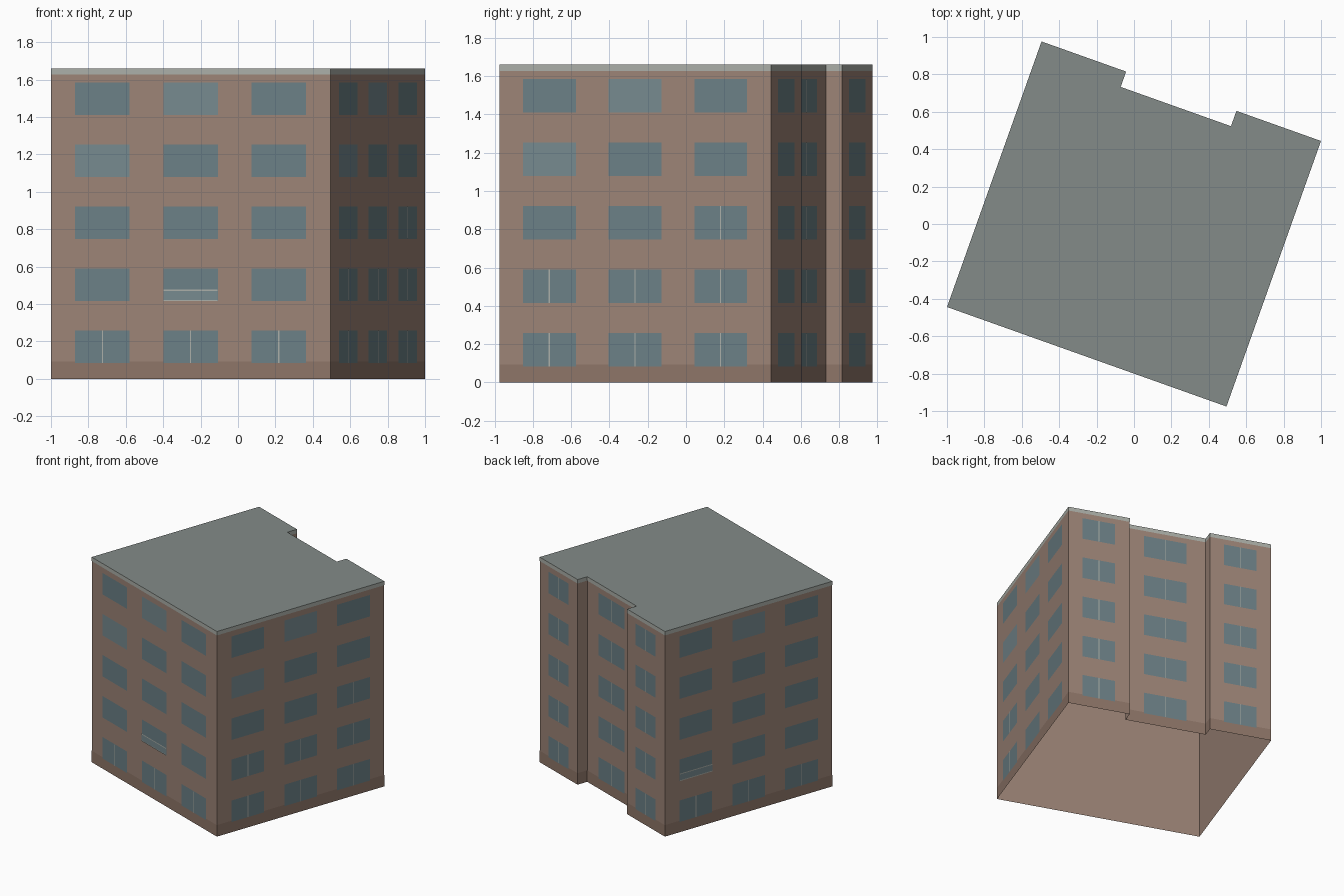
import bpy, bmesh, math
from mathutils import Matrix, Vector

if "Cube" in bpy.data.objects:
    bpy.data.objects.remove(bpy.data.objects["Cube"])

ROT = Matrix.Rotation(math.radians(-19.6), 3, 'Z')
W, D, WING, NOTCH = 0.793, 0.7535, 0.48, 0.087   # half width, half depth, rear wing size


def material(name, srgb):
    m = bpy.data.materials.new(name)
    m.diffuse_color = [(c / 255) ** 2.2 for c in srgb] + [1]
    m.use_nodes = True
    m.node_tree.nodes["Principled BSDF"].inputs["Base Color"].default_value = m.diffuse_color
    return m


BRICK = material("brick", (155, 131, 118))
PLINTH = material("plinth", (141, 117, 104))
GLASS = material("glass", (107, 127, 133))
PALE = material("pale_glass", (118, 137, 142))
TRIM = material("trim", (170, 174, 167))
ROOF = material("roof", (130, 138, 135))


def outline(inset=0.0):
    w, d, i = W - inset, D - inset, W - WING + inset
    n = D - NOTCH - inset
    return [(-w, -d), (w, -d), (w, d), (i, d), (i, n), (-i, n), (-i, d), (-w, d)]


def finish(bm, name, mat):
    me = bpy.data.meshes.new(name)
    bm.to_mesh(me)
    bm.free()
    me.materials.append(mat)
    ob = bpy.data.objects.new(name, me)
    bpy.context.collection.objects.link(ob)


def ring(bm, pts, z):
    return [bm.verts.new(ROT @ Vector((x, y, z))) for x, y in pts]


def shell(name, inset, z0, z1, mat):
    """Upright band following the footprint, open above and below."""
    bm = bmesh.new()
    lo, hi = (ring(bm, outline(inset), z) for z in (z0, z1))
    for i in range(len(lo)):
        j = (i + 1) % len(lo)
        bm.faces.new((lo[i], lo[j], hi[j], hi[i]))
    finish(bm, name, mat)


# Building mass: hollow, with no floor underneath
shell("walls", 0.001, 0.0, 1.659, BRICK)
shell("plinth", 0.0, 0.0, 0.093, PLINTH)
shell("roof_trim", 0.0, 1.628, 1.66, TRIM)
roof = bmesh.new()
roof.faces.new(ring(roof, outline(), 1.66))
finish(roof, "roof", ROOF)

parts = {"windows": (bmesh.new(), GLASS), "pale_windows": (bmesh.new(), PALE),
         "mullions": (bmesh.new(), TRIM), "balcony_rails": (bmesh.new(), TRIM),
         "balcony_panels": (bmesh.new(), PALE)}


def panel(part, p, q, a, b, z0, z1, proud):
    """Flat pane on the wall from p to q, between distances a and b."""
    p, q = Vector((*p, 0)), Vector((*q, 0))
    t = (q - p).normalized()
    base = p + Vector((t.y, -t.x, 0)) * proud
    bm = parts[part][0]
    bm.faces.new([bm.verts.new(ROT @ (base + t * s + Vector((0, 0, z))))
                  for s, z in ((a, z0), (b, z0), (b, z1), (a, z1))])


WIDE = [(0.087, 0.282), (0.403, 0.597), (0.718, 0.913)]
BAY = [(0.23, 0.76)]
ALL = {(0, f) for f in range(5)}
GROUND = {(c, 0) for c in range(3)}
P = outline()
# Wall: start, end, window spans, mullions, pale panes, balcony (column, floor)
walls = [
    (P[0], P[1], WIDE, GROUND, {(0, 3), (1, 4)}, (1, 1)),
    (P[1], P[2], WIDE, GROUND | {(0, 1), (1, 1), (2, 1), (2, 2)}, {(0, 3), (1, 4)}, None),
    (P[2], P[3], BAY, ALL, set(), None),
    (P[4], P[5], BAY, ALL, set(), None),
    (P[6], P[7], BAY, ALL, set(), None),
    (P[7], P[0], WIDE, GROUND, {(1, 4)}, (0, 1)),
]

# Windows, mullions and shallow balconies
for p, q, spans, mullions, pale, balcony in walls:
    length = (Vector(q) - Vector(p)).length
    for col, (s, e) in enumerate(spans):
        a, b = s * length, e * length
        for floor in range(5):
            z = 0.083 + floor * 0.332
            key = (col, floor)
            panel("pale_windows" if key in pale else "windows", p, q, a, b, z, z + 0.174, 0.001)
            if key in mullions:
                m = (a + b) / 2
                panel("mullions", p, q, m - 0.003, m + 0.003, z, z + 0.174, 0.002)
            if key == balcony:
                panel("balcony_panels", p, q, a, b, z, z + 0.06, 0.004)
                panel("balcony_rails", p, q, a, b, z + 0.054, z + 0.061, 0.005)
                panel("balcony_rails", p, q, a, b, z, z + 0.007, 0.005)

for name, (bm, mat) in parts.items():
    finish(bm, name, mat)
